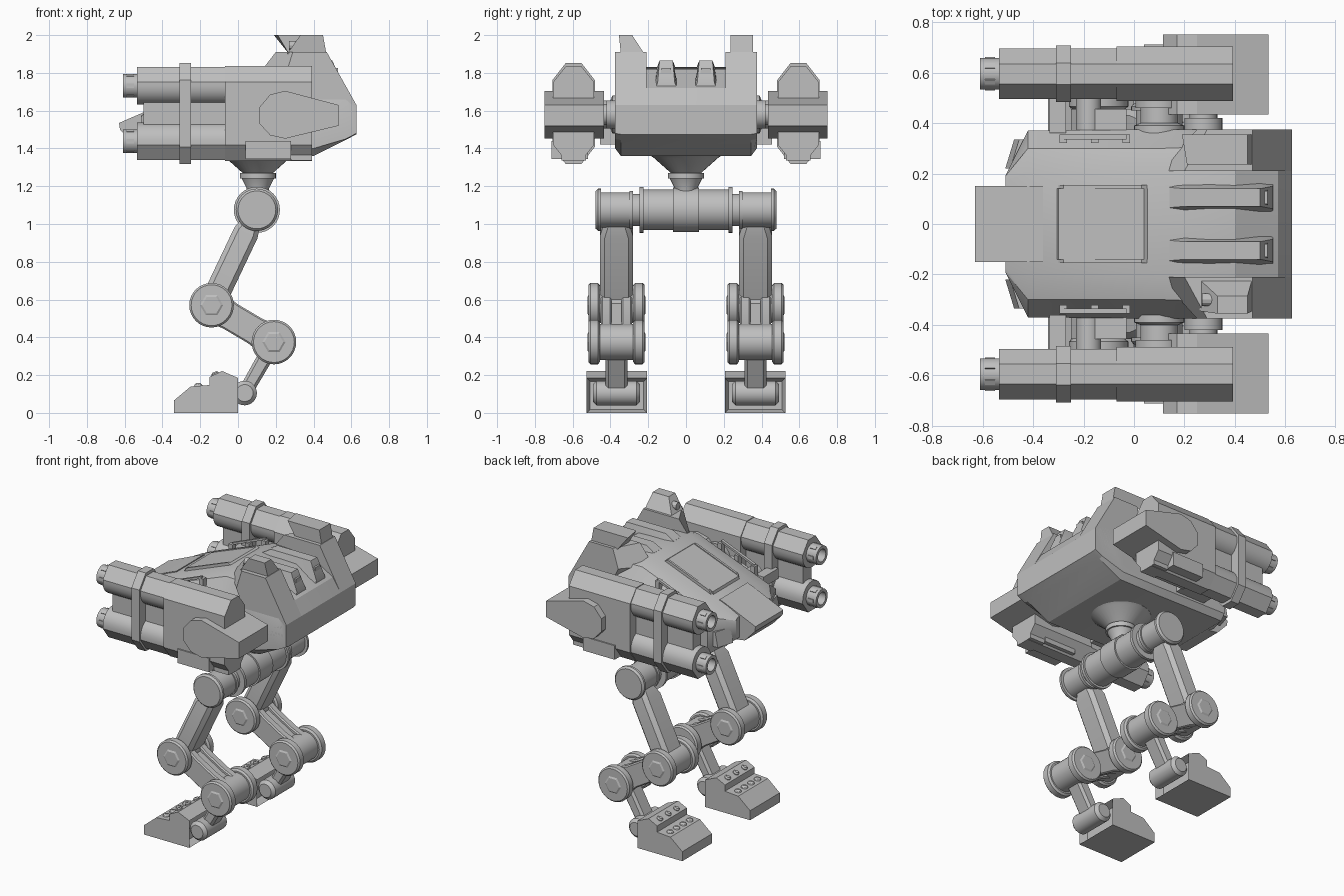
import bpy, bmesh, math
from mathutils import Matrix, Vector

grey = bpy.data.materials.new("armour_grey")
grey.diffuse_color = (0.52, 0.52, 0.52, 1)


def finish(name, bm, mirror=True):
    bmesh.ops.recalc_face_normals(bm, faces=bm.faces)
    me = bpy.data.meshes.new(name)
    bm.to_mesh(me)
    bm.free()
    me.materials.append(grey)
    ob = bpy.data.objects.new(name, me)
    bpy.context.collection.objects.link(ob)
    if mirror:
        m = ob.modifiers.new("mirror", 'MIRROR')
        m.use_axis = (False, True, False)
    return ob


def loft(name, rings, mirror=True):
    """Skin a closed solid through rings of 3D points."""
    bm = bmesh.new()
    vs = [[bm.verts.new(p) for p in r] for r in rings]
    n = len(vs[0])
    for a, b in zip(vs, vs[1:]):
        for i in range(n):
            bm.faces.new((a[i], a[(i + 1) % n], b[(i + 1) % n], b[i]))
    bm.faces.new(vs[0])
    bm.faces.new(vs[-1])
    return finish(name, bm, mirror)


def side_prism(name, pts, y0, y1, mirror=True):
    return loft(name, [[(x, y, z) for x, z in pts] for y in (y0, y1)], mirror)


def long_prism(name, pts, x0, x1, mirror=True):
    return loft(name, [[(x, y, z) for y, z in pts] for x in (x0, x1)], mirror)


def box(name, x0, x1, y0, y1, z0, z1, mirror=True):
    return side_prism(name, [(x0, z0), (x1, z0), (x1, z1), (x0, z1)], y0, y1, mirror)


def lathe(name, base, axis, prof, n=32, mirror=True):
    """Round solid: prof is (radius, distance along axis) pairs."""
    q = Vector((0, 0, 1)).rotation_difference(Vector(axis))
    rings = []
    for r, h in prof:
        rings.append([Vector(base) + q @ Vector((r * math.cos(2 * math.pi * i / n),
                      r * math.sin(2 * math.pi * i / n), h)) for i in range(n)])
    return loft(name, rings, mirror)


Y, X = (0, 1, 0), (1, 0, 0)

# ---- hull: x, bottom, half width, low edge, high edge, shoulder (y, z), top (y, z)
hull = []
for x, zb, w, zl, zh, ys, zs, yt, zt in (
        (-0.51, 1.43, 0.19, 1.45, 1.53, 0.19, 1.56, 0.17, 1.575),
        (-0.42, 1.37, 0.37, 1.41, 1.54, 0.30, 1.595, 0.20, 1.62),
        (0.12, 1.36, 0.375, 1.40, 1.66, 0.30, 1.80, 0.21, 1.83),
        (0.40, 1.36, 0.375, 1.40, 1.66, 0.31, 1.80, 0.21, 1.82),
        (0.57, 1.445, 0.375, 1.45, 1.66, 0.36, 1.70, 0.21, 1.72),
        (0.627, 1.475, 0.375, 1.48, 1.61, 0.372, 1.62, 0.21, 1.63)):
    half = [(w - 0.03, zb), (w, zl), (w, zh), (ys, zs), (yt, zt)]
    hull.append([(x, y, z) for y, z in half] + [(x, -y, z) for y, z in reversed(half)])
loft("hull", hull, False)
side_prism("nose", [(-0.63, 1.535), (-0.625, 1.50), (-0.55, 1.42), (-0.36, 1.39),
                    (-0.36, 1.65), (-0.41, 1.63)], -0.15, 0.15, False)
# rear shoulder blocks with sloped fronts
loft("rear_shoulder", [[(x0, y, 1.78), (x1, y, 1.91), (0.47, y, 1.91), (0.627, y, 1.63),
                        (0.627, y, 1.48), (0.40, y, 1.45)]
                       for y, x0, x1 in ((0.21, 0.10, 0.20), (0.375, 0.25, 0.29))])
# raised roof panel and its edge ribs
side_prism("roof_panel", [(-0.31, 1.65), (-0.30, 1.682), (0.04, 1.812), (0.06, 1.80)], -0.14, 0.14, False)
side_prism("roof_rib", [(-0.31, 1.65), (-0.28, 1.695), (0.03, 1.815), (0.06, 1.80)], 0.14, 0.155)
# rear deck vents, open at the back
for y in (0.105,):
    loft("deck_vent", [[(x, y - w, zb), (x, y + w, zb), (x, y + t, zt), (x, y - t, zt)]
                       for x, w, t, zb, zt in ((0.14, 0.055, 0.04, 1.80, 1.83), (0.20, 0.06, 0.035, 1.80, 1.865),
                                               (0.50, 0.06, 0.035, 1.74, 1.865), (0.55, 0.06, 0.045, 1.71, 1.75))])
    loft("vent_grille", [[(x, y - 0.035, z), (x, y + 0.035, z), (x, y + 0.025, z + 0.06), (x, y - 0.025, z + 0.06)]
                         for x, z in ((0.50, 1.765), (0.53, 1.765))])
# roof sensor blocks, different on each side
loft("left_sensor", [[(a, y, 2.0), (0.45, y, 2.0), (0.468, y, 1.90), (0.27, y, 1.90)]
                     for y, a in ((0.235, 0.21), (0.355, 0.19))], False)
loft("right_sensor", [[(0.33, y1, 2.0), (0.45, y1, 2.0), (0.468, y0, 1.90), (0.26, y0, 1.90)]
                      for y0, y1 in ((-0.22, -0.285), (-0.345, -0.355))], False)
lathe("sensor_lens", (0.27, -0.30, 1.945), X, [(0.025, 0), (0.025, 0.06)], 12, False)
# headlight boxes on the cheeks
loft("cheek_light", [[(x - 0.035, y, z), (x + 0.035, y, z), (x + 0.035, y, z + 0.1), (x - 0.015, y, z + 0.1)]
                     for x, y, z in ((-0.475, 0.22, 1.42), (-0.44, 0.335, 1.42))])
# handrails along the roof edge
loft("handrail", [[(x, 0.335, z), (x, 0.355, z), (x, 0.355, z + 0.015), (x, 0.335, z + 0.015)]
                  for x, z in ((-0.28, 1.665), (-0.03, 1.765))])
for x, z in ((-0.28, 1.60), (-0.155, 1.64), (-0.03, 1.69)):
    box("handrail_foot", x - 0.015, x + 0.015, 0.32, 0.355, z - 0.03, z + 0.075)
side_prism("hull_side_box", [(-0.25, 1.42), (-0.03, 1.42), (-0.03, 1.63), (-0.16, 1.58)], 0.34, 0.455)

# ---- gun pods
lathe("gun_axle", (0.10, 0.36, 1.58), Y, [(0.10, 0), (0.10, 0.03), (0.075, 0.04), (0.075, 0.10), (0.095, 0.10), (0.095, 0.14)])
lathe("gun_rear_axle", (0.275, 0.36, 1.58), Y, [(0.075, 0), (0.075, 0.06), (0.055, 0.06), (0.055, 0.14)])
lathe("gun_front_axle", (-0.18, 0.36, 1.54), Y, [(0.05, 0), (0.05, 0.14)])
GY, GZ = 0.595, 1.585


def pod_section(w, h, flat, drop):
    q = [(w, h - drop), (flat, h), (-flat, h), (-w, h - drop)]
    return [(GY + y, GZ + z) for y, z in q] + [(GY - y, GZ - z) for y, z in q]


long_prism("gun_housing", pod_section(0.108, 0.252, 0.04, 0.085), -0.07, 0.392)
long_prism("gun_band", pod_section(0.112, 0.267, 0.042, 0.09), -0.31, -0.25)
box("gun_core", -0.50, -0.05, 0.55, 0.64, 1.50, 1.67)
box("gun_brace", -0.335, -0.27, 0.36, 0.52, 1.53, 1.60)
# rear counterweight, tapering toward the back
side_prism("gun_counterweight", [(0.115, 1.62), (0.17, 1.685), (0.25, 1.705), (0.532, 1.63), (0.532, 1.52),
                                 (0.25, 1.452), (0.17, 1.47), (0.115, 1.53)], 0.434, 0.75)
box("gun_lower_plate", 0.04, 0.28, 0.52, 0.712, 1.345, 1.44)
box("gun_lower_block", 0.28, 0.392, 0.53, 0.66, 1.335, 1.395)
for s in (1, -1):
    # barrel sleeve: chamfered outside, round toward the pod centre
    c = GZ + s * 0.147
    arc = [(GY + 0.1 * math.cos(a), c - s * 0.1 * math.sin(a))
           for a in [math.pi * i / 12 for i in range(13)]]
    arc += [(GY - 0.1, c + s * 0.02), (GY - 0.04, c + s * 0.1), (GY + 0.04, c + s * 0.1), (GY + 0.1, c + s * 0.02)]
    long_prism("barrel_sleeve", arc, -0.535, -0.07)
    lathe("muzzle", (-0.61, GY, c), X, [(0.042, 0.075), (0.042, 0), (0.063, 0), (0.063, 0.09)], 24)
    for k in range(6):
        a = k * math.pi / 3 + math.pi / 6
        r = Matrix.Rotation(a, 3, 'X')
        loft("muzzle_slot", [[Vector((-0.59 + x, GY, c)) + r @ Vector((0, y, z))
                              for x, y in ((0, -0.011), (0.04, -0.011), (0.04, 0.011), (0, 0.011))]
                             for z in (0.058, 0.066)])

# ---- waist and hip
lathe("waist", (0.105, 0, 1.14), (0, 0, 1), [(0.055, 0), (0.06, 0.05), (0.085, 0.10), (0.095, 0.10), (0.095, 0.13),
      (0.08, 0.13), (0.17, 0.21), (0.185, 0.22), (0.185, 0.26)], 32, False)
HX, HZ = 0.10, 1.075
half = [(0.105, 0), (0.118, 0), (0.118, 0.07), (0.108, 0.07), (0.108, 0.225), (0.122, 0.225), (0.122, 0.245),
        (0.085, 0.245), (0.085, 0.28), (0.10, 0.28), (0.10, 0.30), (0.093, 0.30), (0.093, 0.45),
        (0.112, 0.45), (0.112, 0.465), (0.10, 0.478)]
lathe("hip_axle", (HX, 0, HZ), Y, half)

# ---- legs
LY = 0.368
knee, hock, ankle = (-0.14, 0.57), (0.19, 0.375), (0.035, 0.105)


def limb(name, a, b, rows, y=LY, cut=0.025):
    """Chamfered bar between two joints; rows are (fraction, thickness, width)."""
    p, q = Vector((a[0], 0, a[1])), Vector((b[0], 0, b[1]))
    side = (q - p).normalized().cross(Vector(Y))
    rings = []
    for t, th, w in rows:
        u, v = th / 2, w / 2
        sec = [(u, v - cut), (u - cut, v), (cut - u, v), (-u, v - cut),
               (-u, cut - v), (cut - u, -v), (u - cut, -v), (u, cut - v)]
        rings.append([p.lerp(q, t) + side * i + Vector((0, y + j, 0)) for i, j in sec])
    return loft(name, rings)


limb("thigh", (HX, HZ), knee, [(0.08, 0.09, 0.12), (0.24, 0.135, 0.175), (0.98, 0.135, 0.175)])
for y in (LY - 0.055, LY + 0.055):
    limb("shin_plate", knee, hock, [(0, 0.18, 0.055), (0.3, 0.15, 0.055), (0.7, 0.15, 0.055), (1, 0.18, 0.055)], y, 0.008)
limb("shin_core", knee, hock, [(0, 0.11, 0.12), (1, 0.11, 0.12)])
limb("lower_leg", hock, ankle, [(0, 0.085, 0.115), (1, 0.075, 0.115)], LY, 0.015)
for label, (jx, jz) in (("knee", knee), ("hock", hock)):
    lathe(label + "_hub", (jx, LY - 0.09, jz), Y, [(0.095, 0), (0.095, 0.18)])
    for s in (1, -1):
        lathe(label + "_disc", (jx, LY + s * 0.088, jz), (0, s, 0),
              [(0.105, 0), (0.118, 0.01), (0.118, 0.05), (0.108, 0.06), (0.07, 0.06)])
        lathe(label + "_nut", (jx, LY + s * 0.14, jz), (0, s, 0), [(0.065, 0), (0.065, 0.006), (0.05, 0.014)], 6)
lathe("ankle_roller", (ankle[0], LY - 0.125, ankle[1]), Y,
      [(0.045, 0), (0.065, 0.02), (0.065, 0.23), (0.045, 0.25)])

# ---- feet
FY = 0.366
loft("toe", [[(-0.34, y, 0), (-0.34, y, 0.065), (-0.25 + d, y, 0.14), (-0.14, y, 0.148), (-0.14, y, 0)]
             for y, d in ((FY - 0.16, 0.0), (FY + 0.16, 0.0))])
heel = side_prism("heel", [(-0.15, 0), (-0.15, 0.19), (-0.085, 0.222), (0, 0.185), (0, 0)], FY - 0.16, FY + 0.16)
bm = bmesh.new()
bm.from_mesh(heel.data)
bm.faces.ensure_lookup_table()
back = max(bm.faces, key=lambda f: f.calc_center_median().x)
bmesh.ops.inset_individual(bm, faces=[back], thickness=0.025, depth=0)
bmesh.ops.translate(bm, verts=back.verts, vec=(-0.05, 0, 0))
bm.to_mesh(heel.data)
bm.free()
# foot bolts on the heel slope and toe top
for i in range(3):
    lathe("heel_bolt", (-0.118, FY + (i - 1) * 0.09, 0.198), (-0.44, 0, 0.9), [(0.02, 0), (0.02, 0.012), (0.012, 0.02)], 12)
for i in range(4):
    lathe("toe_bolt", (-0.21, FY + (i - 1.5) * 0.07, 0.138), (0, 0, 1), [(0.024, 0), (0.02, 0.012), (0.01, 0.02)], 12)

bpy.ops.object.select_all(action='SELECT')
bpy.context.view_layer.objects.active = heel
bpy.ops.object.shade_smooth_by_angle(angle=math.radians(25))
